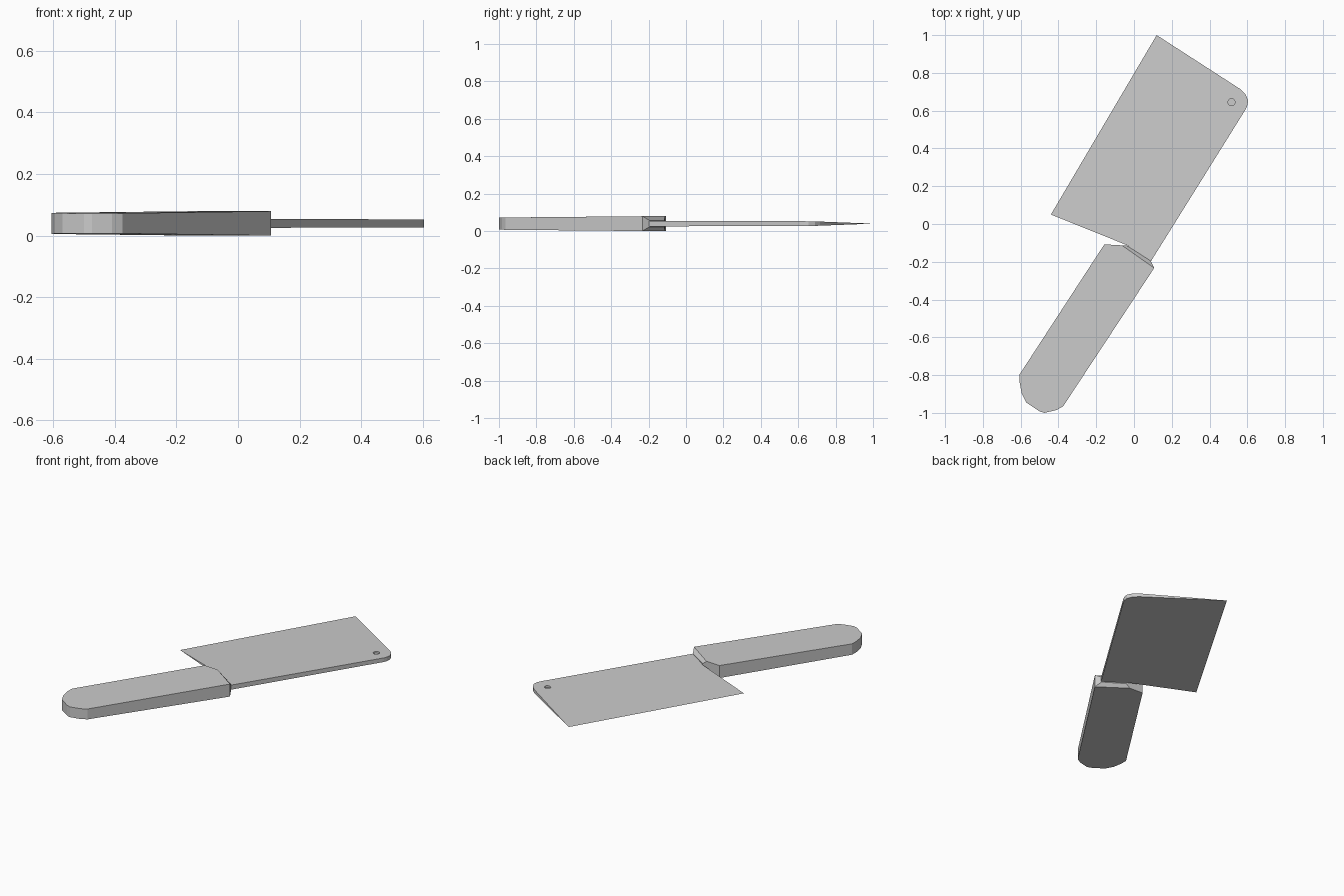
import bpy, bmesh
from mathutils import Vector

if "Cube" in bpy.data.objects:
    bpy.data.objects.remove(bpy.data.objects["Cube"])

MID = 0.0395  # height of the knife's centre plane


def plate(name, outline, half, creases=()):
    """Plate symmetric about MID; half(i, x, y) gives half thickness, creases fold the faces."""
    bm = bmesh.new()
    sides = []
    for s in (1, -1):
        sides.append([bm.verts.new((x, y, MID + s * half(i, x, y)))
                      for i, (x, y) in enumerate(outline)])
    top, bottom = sides
    n = len(outline)
    bm.faces.new(top)
    bm.faces.new(bottom[::-1])
    for i in range(n):
        j = (i + 1) % n
        bm.faces.new((top[i], bottom[i], bottom[j], top[j]))
    for a, b in creases:
        for ring in sides:
            bmesh.ops.connect_verts(bm, verts=[ring[a], ring[b]])
    bmesh.ops.remove_doubles(bm, verts=bm.verts, dist=1e-5)
    bmesh.ops.recalc_face_normals(bm, faces=bm.faces)
    mesh = bpy.data.meshes.new(name)
    bm.to_mesh(mesh)
    bm.free()
    ob = bpy.data.objects.new(name, mesh)
    bpy.context.collection.objects.link(ob)
    return ob


# Handle: tapered grip, with the front folded down to meet the blade
handle_outline = [(-0.157, -0.108), (-0.605, -0.795), (-0.605, -0.84), (-0.595, -0.895),
                  (-0.57, -0.945), (-0.50, -0.992), (-0.475, -1.0), (-0.41, -0.985),
                  (-0.375, -0.965), (0.107, -0.233), (0.088, -0.195), (-0.037, -0.115),
                  (-0.064, -0.113)]


def handle_half(i, x, y):
    if i in (10, 11):
        return 0.017
    return 0.0325 + 0.007 * min(1, (y + 1.0) / 0.76)


plate("handle", handle_outline, handle_half, creases=[(9, 12)])

# Blade: wedge from the thick spine to a sharp cutting edge
heel, toe = Vector((-0.44, 0.05)), Vector((0.12, 1.0))
edge = toe - heel
blade_outline = [tuple(heel), (-0.03, -0.115), (-0.04, -0.15), (0.063, -0.24),
                 (0.593, 0.61), (0.601, 0.63), (0.604, 0.656), (0.588, 0.69),
                 (0.56, 0.716), tuple(toe)]


def blade_half(i, x, y):
    p = Vector((x, y)) - heel
    along = p.dot(edge) / edge.length_squared
    dist = abs(edge.x * p.y - edge.y * p.x) / edge.length
    return dist * (0.025 - 0.004 * along)


blade = plate("blade", blade_outline, blade_half)

# Small round recess near the toe of the spine
bpy.ops.mesh.primitive_cylinder_add(vertices=12, radius=0.019, depth=0.04,
                                    location=(0.516, 0.645, MID + 0.02))
cutter = bpy.context.object
cutter.name = "hole_cutter"
cutter.hide_render = True
mod = blade.modifiers.new("hole", 'BOOLEAN')
mod.operation = 'DIFFERENCE'
mod.solver = 'EXACT'
mod.object = cutter
bpy.context.view_layer.objects.active = blade
bpy.ops.object.modifier_apply(modifier="hole")
bpy.data.objects.remove(cutter)
